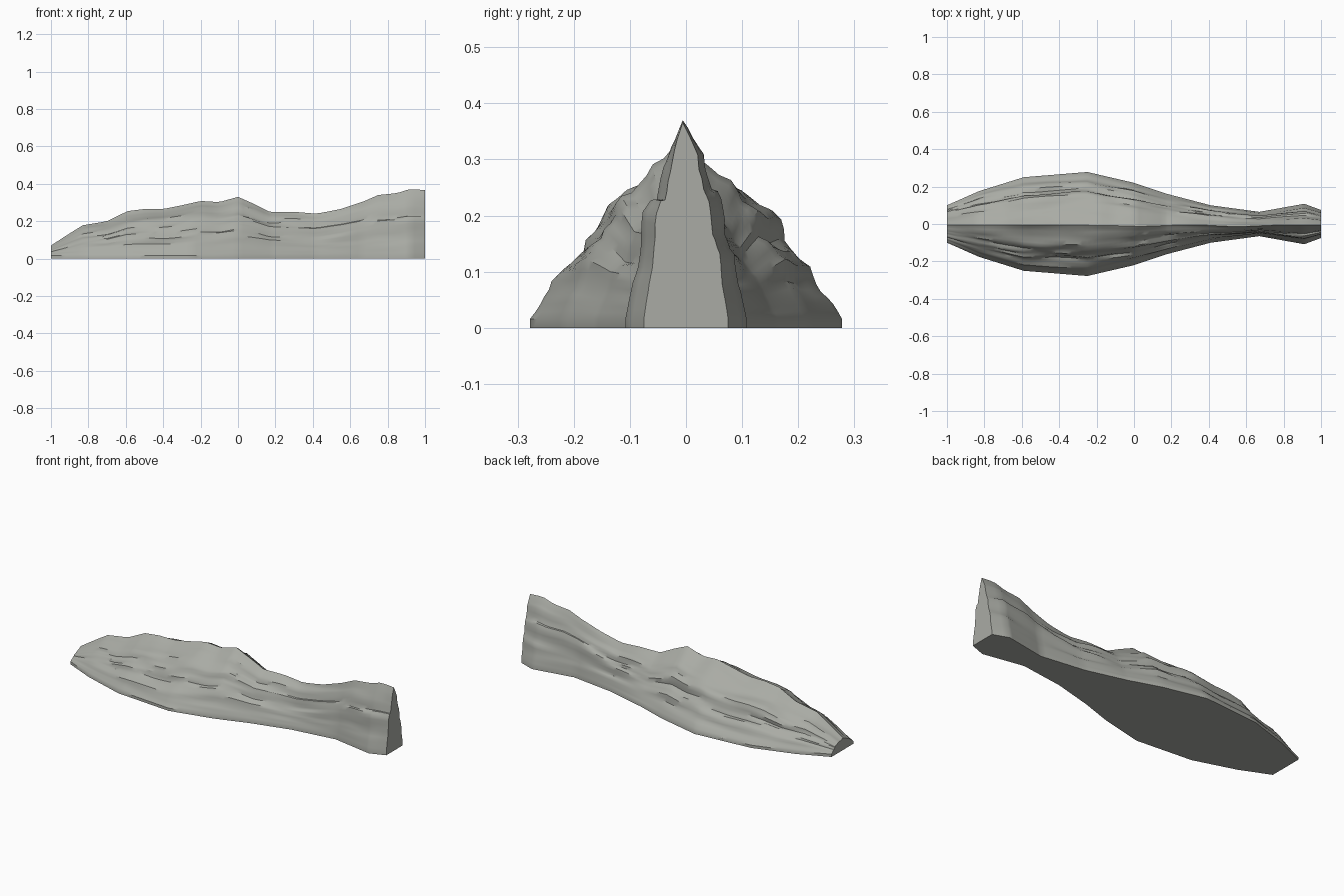
import bpy, bmesh, math
from mathutils import Vector, noise

if "Cube" in bpy.data.objects:
    bpy.data.objects.remove(bpy.data.objects["Cube"])

# Half width of the footprint along the length (straight runs between stations)
WIDTH = [(-1, .10), (-.83, .175), (-.59, .25), (-.25, .278), (0, .22),
         (.18, .16), (.41, .10), (.67, .065), (.91, .108), (1, .075)]
# Crest height along the length
CREST = [(-1, .07), (-.9, .135), (-.83, .178), (-.7, .20), (-.59, .254), (-.5, .265),
         (-.4, .265), (-.3, .285), (-.2, .308), (-.1, .302), (0, .33), (.08, .295),
         (.17, .25), (.3, .25), (.42, .24), (.55, .265), (.67, .305), (.75, .34),
         (.85, .35), (.92, .372), (1, .366)]
# Slope profile: share of crest height -> share of half width
SLOPE = [(0, 1), (.25, .83), (.43, .70), (.56, .59), (.7, .47),
         (.8, .33), (.9, .15), (1, 0)]
SKIRT = .016
ROWS = 22


def lerp(table, v):
    for (a, fa), (b, fb) in zip(table, table[1:]):
        if v <= b:
            return fa + (fb - fa) * (v - a) / (b - a)
    return table[-1][1]


def section(x):
    """Points from the front foot over the crest to the back foot."""
    w, h = lerp(WIDTH, x), lerp(CREST, x)
    ridge = -.006 + .02 * noise.noise(Vector((x * 2.5, 4.2, 0))) * (1 - abs(x) ** 4)
    pts = []
    for i in range(-ROWS, ROWS + 1):
        side = -1 if i < 0 else 1
        t = 1 - abs(i) / ROWS
        y = side * w * lerp(SLOPE, t)
        y += ridge * t ** 3
        z = SKIRT + (h - SKIRT) * t
        # long weathered furrows, strongest on the upper slopes
        g = noise.noise(Vector((x * 2.2, t * 7 + side * 9, 1.7)))
        g += .5 * noise.noise(Vector((x * 4.5, t * 15 + side * 5, 6.1)))
        fade = math.sin(math.pi * t) * (.35 + t)
        y += side * g * .16 * w * fade * .6
        z += g * .022 * fade * min(1, h / .25)
        pts.append((x, y, z))
    return [(x, -w, 0)] + pts + [(x, w, 0)]


# Stations: an even spread plus every kink in the outline
kinks = [k for k, _ in WIDTH]
xs = sorted(kinks + [x for x in (-1 + i / 36 for i in range(73))
                     if min(abs(x - k) for k in kinks) > .012])

bm = bmesh.new()
rings = [[bm.verts.new(p) for p in section(x)] for x in xs]
for a, b in zip(rings, rings[1:]):
    for j in range(len(a) - 1):
        bm.faces.new((a[j], b[j], b[j + 1], a[j + 1]))
    bm.faces.new((a[0], a[-1], b[-1], b[0]))      # underside
bm.faces.new(rings[0])                            # low end
bm.faces.new(rings[-1])                           # tall end
bmesh.ops.recalc_face_normals(bm, faces=bm.faces)

mesh = bpy.data.meshes.new("rock_ridge")
bm.to_mesh(mesh)
bm.free()
ridge_obj = bpy.data.objects.new("rock_ridge", mesh)
bpy.context.collection.objects.link(ridge_obj)

stone = bpy.data.materials.new("grey_stone")
stone.diffuse_color = (.40, .41, .375, 1)
stone.use_nodes = True
stone.node_tree.nodes["Principled BSDF"].inputs["Base Color"].default_value = stone.diffuse_color
mesh.materials.append(stone)

bpy.context.view_layer.objects.active = ridge_obj
ridge_obj.select_set(True)
bpy.ops.object.shade_smooth_by_angle(angle=math.radians(35))
